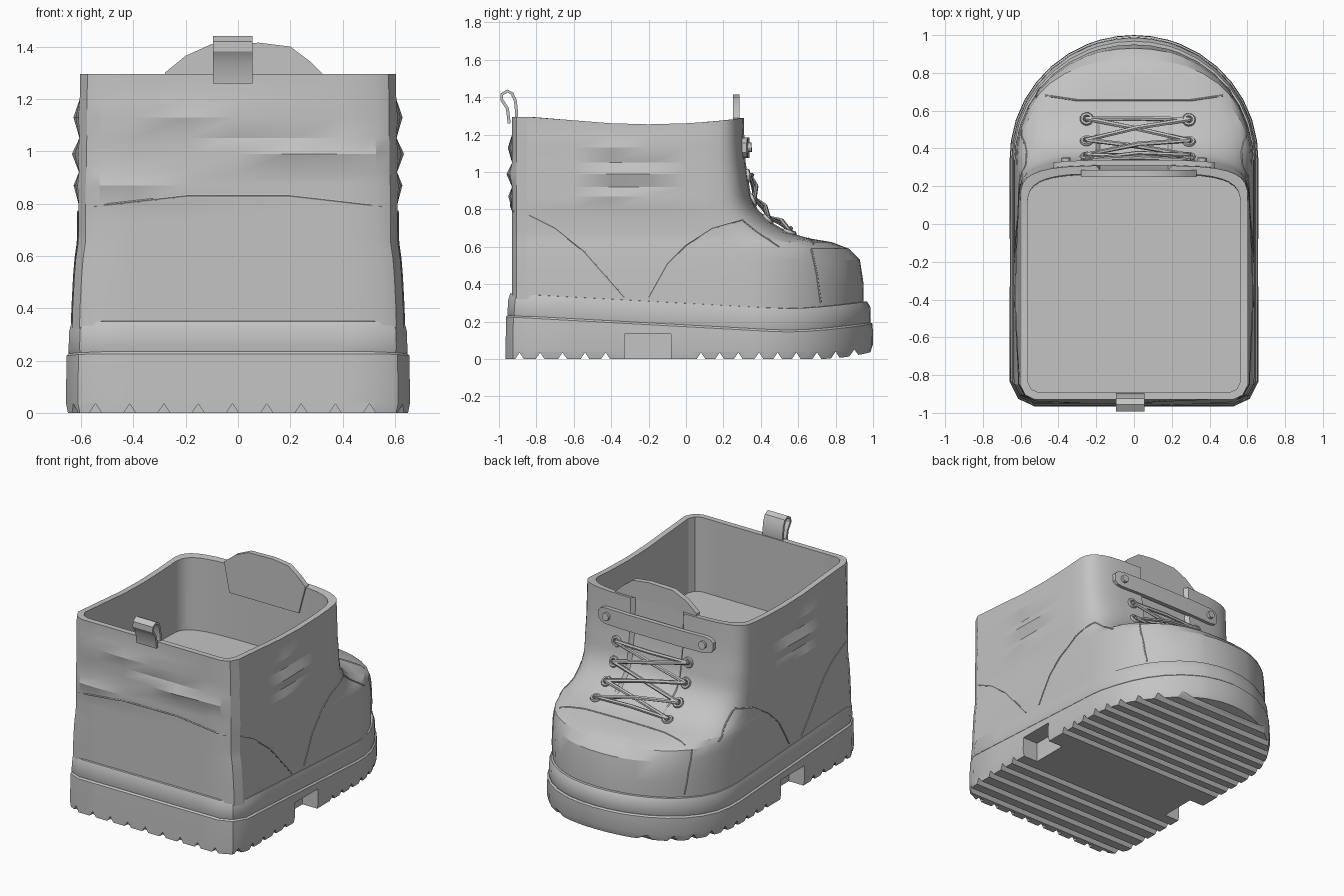
import bpy, bmesh, math
from mathutils import Vector
from mathutils.bvhtree import BVHTree

if "Cube" in bpy.data.objects:
    bpy.data.objects.remove(bpy.data.objects["Cube"])

GREY = bpy.data.materials.new("grey")
GREY.diffuse_color = (0.55, 0.55, 0.55, 1)
GREY.use_nodes = True
GREY.node_tree.nodes["Principled BSDF"].inputs["Base Color"].default_value = GREY.diffuse_color


def finish(ob, angle=30):
    ob.data.materials.clear()
    ob.data.materials.append(GREY)
    bpy.ops.object.select_all(action='DESELECT')
    ob.select_set(True)
    bpy.context.view_layer.objects.active = ob
    bpy.ops.object.shade_smooth_by_angle(angle=math.radians(angle))
    return ob


def make(name, verts, faces):
    bm = bmesh.new()
    vs = [bm.verts.new(v) for v in verts]
    for f in faces:
        bm.faces.new([vs[i] for i in f])
    bmesh.ops.recalc_face_normals(bm, faces=bm.faces)
    me = bpy.data.meshes.new(name)
    bm.to_mesh(me)
    bm.free()
    ob = bpy.data.objects.new(name, me)
    bpy.context.collection.objects.link(ob)
    return ob


def ring(W, F, B, yc, n, c, z):
    """Boot outline: chamfered heel corners, straight sides, superellipse front."""
    b = F - yc
    half = [(0, B), (.2, B), (.4, B), (W - c, B), (W - .35 * c, B + .3 * c), (W, B + c)]
    half += [(W, y) for y in (-.6, -.4, -.2, 0)]
    for a in (0, 8, 18, 28, 38, 48, 58, 68):
        t = math.radians(a)
        half.append((W * math.cos(t) ** (2 / n), yc + b * math.sin(t) ** (2 / n)))
    half += [(x, yc + b * (1 - (x / W) ** n) ** (1 / n)) for x in (.2, .18, .09, 0)]
    pts = half + [(-x, y) for x, y in half[-2:0:-1]]
    return [Vector((x, y, z(y) if callable(z) else z)) for x, y in pts]


def loft(name, rings):
    n = len(rings[0])
    faces = [(r * n + i, r * n + (i + 1) % n, (r + 1) * n + (i + 1) % n, (r + 1) * n + i)
             for r in range(len(rings) - 1) for i in range(n)]
    for base in (0, (len(rings) - 1) * n):
        for i in range(n // 2):
            q = dict.fromkeys([i, i + 1, (n - i - 1) % n, (n - i) % n])
            faces.append([base + k for k in q])
    return make(name, [v for r in rings for v in r], faces)


def prism(profile, lo, hi, axis):
    """Extrude a 2D profile (other axis, z) along x (axis 0) or y (axis 1)."""
    n = len(profile)
    verts = [(e, p, z) if axis == 0 else (p, e, z) for e in (lo, hi) for p, z in profile]
    faces = [list(range(n)), list(range(n, 2 * n))]
    faces += [(i, (i + 1) % n, n + (i + 1) % n, n + i) for i in range(n)]
    return verts, faces


# --- sole with toe spring, tread grooves and arch notches ---
def z_bottom(y):
    return .04 * max(0, (y - .7) / .3) ** 2


def z_sole(y):
    return .235 - .055 * (y + .95) + .07 * max(0, (y - .5) / .5) ** 1.5


sole = loft("sole", [ring(.65, .985, -.965, .35, 2, .13, z_bottom),
                     ring(.658, 1.0, -.965, .35, 2, .13, lambda y: z_bottom(y) + .04),
                     ring(.655, .998, -.962, .35, 2, .13, lambda y: z_sole(y) - .01),
                     ring(.645, .988, -.952, .35, 2, .13, z_sole)])
cv, cf = [], []


def add_cut(part):
    k = len(cv)
    cv.extend(part[0])
    cf.extend([[i + k for i in f] for f in part[1]])


for y in (-.89, -.78, -.66, -.54, -.43, .08, .18, .28, .39, .49, .59, .7, .8, .9):
    zb = z_bottom(y)
    add_cut(prism([(y - .037, zb - .02), (y + .037, zb - .02), (y, zb + .035)], -1, 1, 0))
for i in range(9):
    x = -.545 + i * .131
    add_cut(prism([(x - .037, -.02), (x + .037, -.02), (x, .035)], -1.1, -.935, 1))
for lo, hi in ((-1, -.54), (.54, 1)):
    add_cut(prism([(-.33, -.1), (-.08, -.1), (-.08, .135), (-.33, .135)], lo, hi, 0))
cutter = make("tread_cutter", cv, cf)
cutter.hide_render = True
mod = sole.modifiers.new("tread", 'BOOLEAN')
mod.operation, mod.object, mod.solver = 'DIFFERENCE', cutter, 'EXACT'
bpy.context.view_layer.objects.active = sole
bpy.ops.object.modifier_apply(modifier=mod.name)
bpy.data.objects.remove(cutter)
finish(sole)

# --- welt band above the sole ---
welt = loft("welt", [ring(W, F, B, .35, 2, .12, lambda y, d=d: z_sole(y) + d) for W, F, B, d in (
    (.638, .975, -.945, -.02), (.648, .988, -.955, .01), (.645, .985, -.95, .085),
    (.637, .968, -.94, .115), (.62, .95, -.93, .118))])
finish(welt)


# --- upper: outer skin, rim, inner lining and floor ---
def z_rim(y):
    return 1.255 + .04 * min(1, ((y + .2) / .55) ** 2)


rows = [  # z, half width, front y, curve start, exponent, crease bulge, crease centre
    (.26, .635, .95, .33, 2, 0, 0), (.40, .632, .95, .33, 2.05, 0, 0),
    (.53, .625, .93, .32, 2.15, 0, 0), (.59, .62, .87, .30, 2.4, 0, 0),
    (.625, .615, .78, .27, 2.6, 0, 0), (.645, .612, .66, .22, 2.8, 0, 0),
    (.68, .61, .55, .16, 3, 0, 0), (.73, .61, .46, .12, 3.2, 0, 0),
    (.80, .61, .385, .1, 3.5, 0, 0), (.87, .61, .35, .1, 3.8, .02, -.4),
    (.92, .608, .34, .1, 4, 0, 0), (.99, .607, .33, .1, 4, .03, .2),
    (1.05, .606, .32, .1, 4, 0, 0), (1.13, .606, .315, .1, 4, .025, -.15),
    (1.2, .605, .312, .1, 4, 0, 0), (z_rim, .603, .31, .1, 4, 0, 0)]
rings = []
for z, W, F, yc, n, d, x0 in rows:
    r = ring(W, F, -.93, yc, n, .08, z)
    for v in r:
        if v.y > .25 and abs(v.x) < .185 and v.z > .66:   # tongue opening
            v.y -= .025
        if abs(v.x) > W - .01:                            # side creases
            v.x += math.copysign(d * max(0, 1 - abs(v.y + .35) / .6), v.x)
        if v.y < -.92:                                    # heel creases
            v.y -= d * max(0, 1 - abs(v.x - x0) / .55)
    rings.append(r)
rings.append(ring(.565, .268, -.892, .06, 4, .06, z_rim))
rings.append(ring(.565, .262, -.892, .06, 4, .06, .79))
upper = finish(loft("upper", rings), 25)
tree = BVHTree.FromPolygons([v.co for v in upper.data.vertices],
                            [p.vertices[:] for p in upper.data.polygons])


def cast(origin, direction):
    loc, nor, _, _ = tree.ray_cast(Vector(origin), Vector(direction))
    if nor.dot(Vector(direction)) > 0:
        nor = -nor
    return loc, nor


def tube(name, pts, radius):
    cu = bpy.data.curves.new(name, 'CURVE')
    cu.dimensions = '3D'
    cu.bevel_depth, cu.bevel_resolution, cu.use_fill_caps = radius, 1, True
    sp = cu.splines.new('POLY')
    sp.points.add(len(pts) - 1)
    for p, co in zip(sp.points, pts):
        p.co = (*co, 1)
    ob = bpy.data.objects.new(name, cu)
    bpy.context.collection.objects.link(ob)
    bpy.ops.object.select_all(action='DESELECT')
    ob.select_set(True)
    bpy.context.view_layer.objects.active = ob
    bpy.ops.object.convert(target='MESH')
    return finish(bpy.context.object, 50)


def resample(pts, k=5):
    out = [Vector(a).lerp(Vector(b), i / k) for a, b in zip(pts, pts[1:]) for i in range(k)]
    return out + [Vector(pts[-1])]


# --- panel seams on both sides, over the heel and across the toe cap ---
side_seams = {"quarter_seam": [(-.2, .33), (-.1, .51), (0, .61), (.14, .7), (.3, .745), (.38, .68), (.5, .6)],
              "heel_seam": [(-.84, .77), (-.7, .7), (-.55, .58), (-.33, .33)],
              "toe_cap_seam": [(.72, .3), (.7, .45), (.67, .59)]}
for name, pts in side_seams.items():
    for s in (-1, 1):
        tube(name, [cast((2 * s, p.x, p.y), (-s, 0, 0))[0] for p in resample(pts)], .005)
tube("heel_back_seam", [cast((p.x, -2, p.y), (0, 1, 0))[0] for p in
                        resample([(-.55, .79), (-.2, .83), (.2, .83), (.55, .79)])], .005)
tube("toe_cap_top_seam", [cast((p.x, p.y, 2), (0, 0, -1))[0] for p in
                          resample([(-.47, .68), (-.3, .655), (.3, .655), (.47, .68)])], .005)

# --- eyelets and crossed laces ---
eyes = {}
for k, z in enumerate((.675, .745, .85, .98)):
    for s in (-1, 1):
        loc, nor = cast((.02 + s * .27, 2, z), (0, -1, 0))
        bpy.ops.mesh.primitive_torus_add(
            major_radius=.026, minor_radius=.011, major_segments=12, minor_segments=6,
            location=loc + nor * .006, rotation=nor.to_track_quat('Z', 'Y').to_euler())
        bpy.context.object.name = "eyelet"
        finish(bpy.context.object, 60)
        eyes[k, s] = loc, nor


def lace(a, b, lift):
    (p, m), (q, n) = eyes[a], eyes[b]
    up = (m + n).normalized()
    pts = [p - m * .01, p + m * .014, (p + q) / 2 + up * lift, q + n * .014, q - n * .01]
    tube("lace", pts, .013)


lace((0, -1), (0, 1), .025)
lace((3, -1), (3, 1), .025)
for k in range(3):
    lace((k, -1), (k + 1, 1), .02)
    lace((k, 1), (k + 1, -1), .035)

# --- ankle strap with rivets ---
sv, sf = [], []
xs = [-.43, -.41, -.37, -.28, -.2, 0, .2, .28, .37, .41, .43]
for i, x in enumerate(xs):
    y = cast((math.copysign(max(abs(x), .2), x), 2, 1.13), (0, -1, 0))[0].y
    h = {0: .025, 1: .045}.get(min(i, len(xs) - 1 - i), .055)
    sv += [(x, y + o, 1.13 + e) for o, e in ((-.005, -h), (.025, -h), (.025, h), (-.005, h))]
for i in range(len(xs) - 1):
    sf += [(4 * i + j, 4 * i + (j + 1) % 4, 4 * i + 4 + (j + 1) % 4, 4 * i + 4 + j) for j in range(4)]
sf += [(0, 1, 2, 3), tuple(len(sv) - k for k in (4, 3, 2, 1))]
finish(make("ankle_strap", sv, sf))
for s in (-1, 1):
    loc, nor = cast((s * .36, 2, 1.13), (0, -1, 0))
    bpy.ops.mesh.primitive_cylinder_add(vertices=12, radius=.026, depth=.05, location=loc + nor * .018,
                                        rotation=nor.to_track_quat('Z', 'Y').to_euler())
    bpy.context.object.name = "rivet"
    finish(bpy.context.object)

# --- tongue rising above the front rim ---
outline = [(-.24, 1.1), (.28, 1.1), (.33, 1.29), (.28, 1.34), (.2, 1.4), (.08, 1.415),
           (-.1, 1.41), (-.2, 1.365), (-.28, 1.3)]
finish(make("tongue", *prism(outline, .25, .285, 1)))

# --- heel pull loop ---
mid = [(-.915, 1.25), (-.905, 1.31), (-.912, 1.38), (-.93, 1.42), (-.955, 1.433),
       (-.985, 1.415), (-.985, 1.385), (-.955, 1.34), (-.945, 1.26)]
inner, outer = [], []
for i, p in enumerate(mid):
    a, b = Vector(mid[max(i - 1, 0)]), Vector(mid[min(i + 1, len(mid) - 1)])
    t = (b - a).normalized()
    nrm = Vector((t.y, -t.x)) * .008
    outer.append(tuple(Vector(p) + nrm))
    inner.append(tuple(Vector(p) - nrm))
finish(make("pull_loop", *prism(outer + inner[::-1], -.095, .055, 0)))
